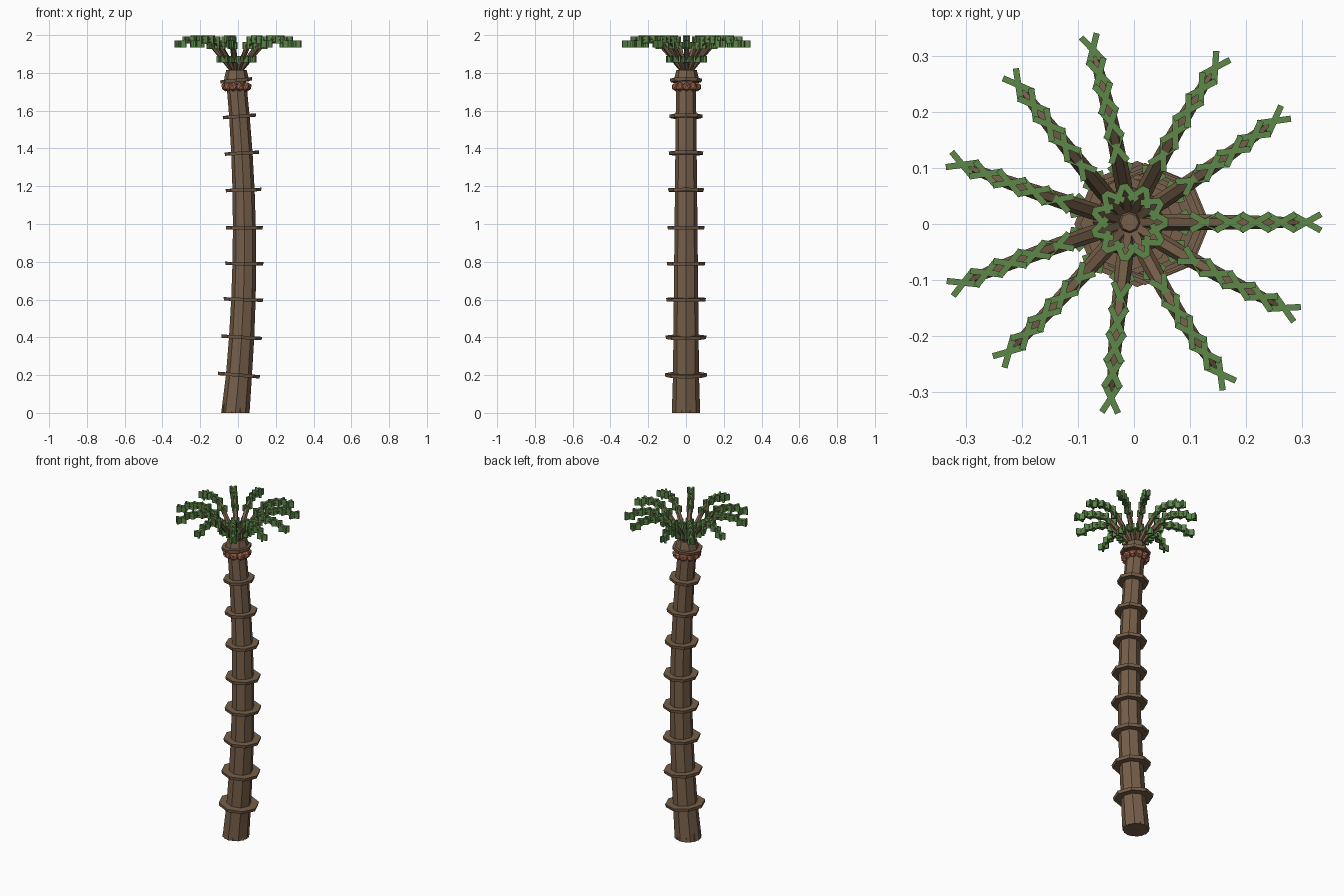
import bpy, bmesh, math
from mathutils import Vector, Matrix

if "Cube" in bpy.data.objects:
    bpy.data.objects.remove(bpy.data.objects["Cube"])


def material(name, rgb):
    m = bpy.data.materials.new(name)
    m.diffuse_color = (*rgb, 1)
    m.use_nodes = True
    m.node_tree.nodes["Principled BSDF"].inputs["Base Color"].default_value = m.diffuse_color
    return m


BROWN = material("bark_brown", (0.180, 0.113, 0.066))
GREEN = material("leaf_green", (0.107, 0.243, 0.066))
ORANGE = material("nut_orange", (0.36, 0.13, 0.072))


def finish(bm, name, mat):
    bmesh.ops.recalc_face_normals(bm, faces=bm.faces)
    me = bpy.data.meshes.new(name)
    bm.to_mesh(me)
    bm.free()
    me.materials.append(mat)
    ob = bpy.data.objects.new(name, me)
    bpy.context.collection.objects.link(ob)
    return ob


def loft(bm, stations, sides):
    """Capped tube through (centre, side axis, up axis, radius) stations."""
    rings = []
    for c, u, v, r in stations:
        angles = [2 * math.pi * i / sides for i in range(sides)]
        rings.append([bm.verts.new(c + (u * math.cos(a) + v * math.sin(a)) * r) for a in angles])
    for a, b in zip(rings, rings[1:]):
        for i in range(sides):
            j = (i + 1) % sides
            bm.faces.new((a[i], a[j], b[j], b[i]))
    bm.faces.new(rings[0][::-1])
    bm.faces.new(rings[-1])


X, Y, Z = Vector((1, 0, 0)), Vector((0, 1, 0)), Vector((0, 0, 1))
HUB = Vector((-0.008, 0.003, 0))


def bend(z):
    """Centre of the gently bowed trunk at height z."""
    return Vector((0.034 - 0.048 * ((z - 0.9) / 0.9) ** 2, 0, z))


def trunk_radius(z):
    return 0.071 - 0.0105 * z


# Bowed octagonal trunk
bm = bmesh.new()
heights = [0, 0.2, 0.4, 0.6, 0.79, 0.98, 1.18, 1.375, 1.57, 1.76]
loft(bm, [(bend(z), X, Y, trunk_radius(z) + (0.004 if z == 0 else 0)) for z in heights], 8)
finish(bm, "trunk", BROWN)

# Thin bark rings, tilted with the bow of the trunk
bm = bmesh.new()
for z in heights[1:]:
    tangent = (bend(z + 0.01) - bend(z - 0.01)).normalized()
    side = Y.cross(tangent).normalized()
    r = 0.116 - 0.0175 * z
    loft(bm, [(bend(z) + tangent * d, side, Y, r * s)
              for d, s in ((-0.009, 0.97), (0.009, 1.0))], 8)
finish(bm, "bark_rings", BROWN)

# Short pointed roots around the base
bm = bmesh.new()
for i in range(8):
    a = 2 * math.pi * (i + 0.5) / 8
    out = Vector((math.cos(a), math.sin(a), 0))
    foot = bend(0) + out * 0.062
    loft(bm, [(foot, X, Y, 0.013), (foot + Z * 0.06 - out * 0.002, X, Y, 0.002)], 5)
finish(bm, "roots", BROWN)

# Flared crown collar and the small bud in its centre
bm = bmesh.new()
loft(bm, [(HUB + Z * z, X, Y, r) for z, r in ((1.755, 0.066), (1.775, 0.064), (1.815, 0.054))], 8)
loft(bm, [(HUB + Z * z, X, Y, r) for z, r in ((1.80, 0.03), (1.83, 0.016))], 8)
finish(bm, "crown_collar", BROWN)

# Cluster of nuts under the crown
bm = bmesh.new()
for i in range(10):
    a = 2 * math.pi * i / 10
    p = HUB + Vector((0.058 * math.cos(a), 0.058 * math.sin(a), 1.726))
    bmesh.ops.create_icosphere(bm, subdivisions=1, radius=0.025,
                               matrix=Matrix.Translation(p) @ Matrix.Rotation(a, 4, 'Z'))
finish(bm, "nuts", ORANGE)

# Fronds: arching stem profile (radius, height, thickness), crossed leaf blades at nodes
STEM = [(0.014, 1.80, 0.012), (0.07, 1.872, 0.015), (0.135, 1.945, 0.014),
        (0.18, 1.975, 0.013), (0.225, 1.98, 0.012), (0.27, 1.975, 0.010), (0.315, 1.953, 0.006)]
TIP_ANGLES = [0, 35, 61, 102, 129, 161, 200, 227, 264, 301, 331]

stems, leaves = bmesh.new(), bmesh.new()
for k, tip in enumerate(TIP_ANGLES):
    base = 360 * k / 11
    pts = []
    for r, z, _ in STEM:
        a = math.radians(base + (tip - base) * r / 0.315)
        pts.append(HUB + Vector((r * math.cos(a), r * math.sin(a), z)))
    stations = []
    for i, p in enumerate(pts):
        t = (pts[min(i + 1, len(pts) - 1)] - pts[max(i - 1, 0)]).normalized()
        side = Z.cross(t).normalized()
        stations.append((p, side, t.cross(side), STEM[i][2]))
        if i == 0:
            continue
        # Two upright strips crossing over the stem
        heading = math.atan2(t.y, t.x)
        length = 0.078 if i == 1 else 0.060
        for s in (-1, 1):
            m = (Matrix.Translation(p) @ Matrix.Rotation(heading + s * math.radians(29), 4, 'Z')
                 @ Matrix.Diagonal((length, 0.011, 0.036 + s * 0.0005, 1)))
            bmesh.ops.create_cube(leaves, size=1, matrix=m)
    loft(stems, stations, 6)
finish(stems, "frond_stems", BROWN)
finish(leaves, "frond_leaves", GREEN)
